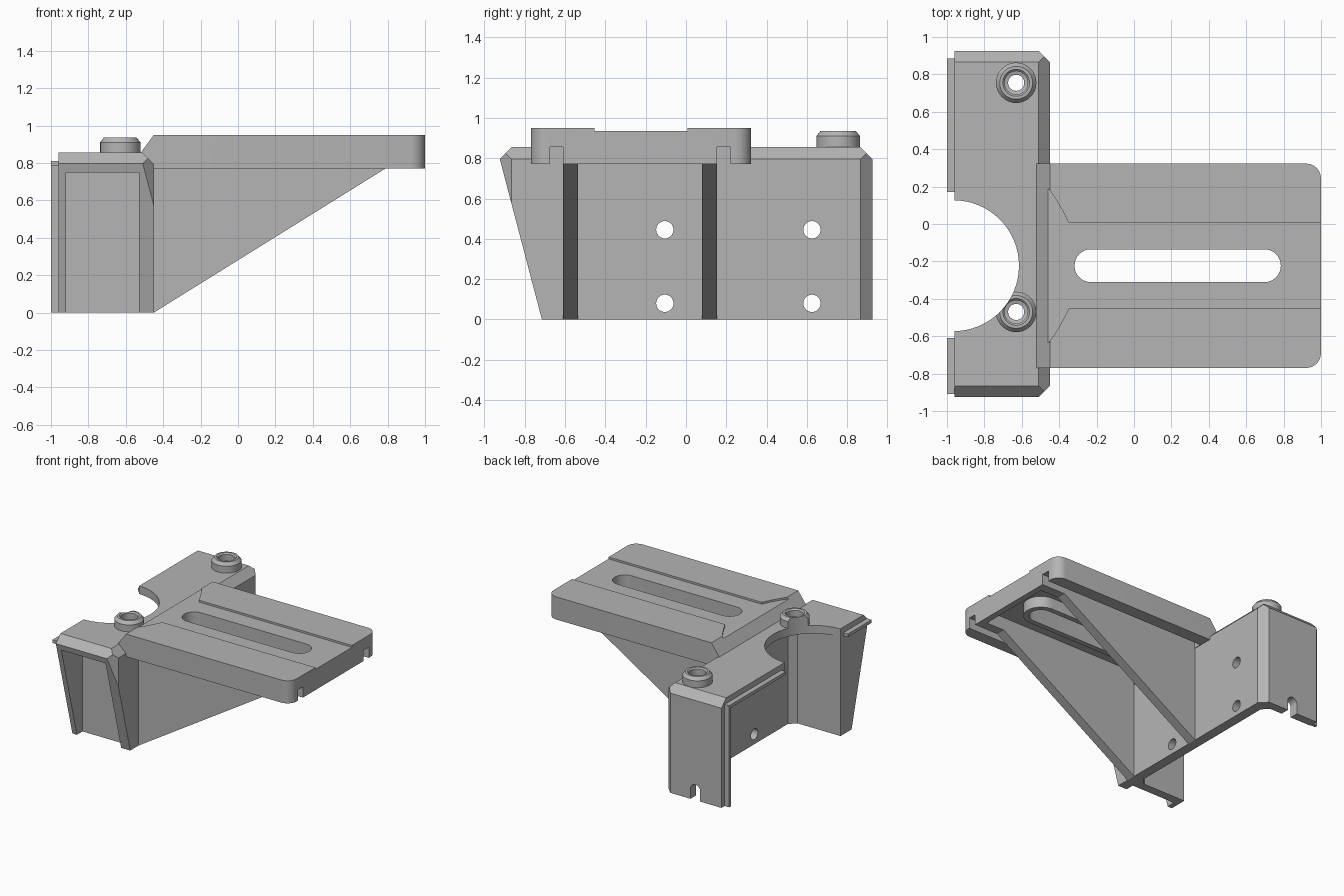
import bpy, bmesh, math
from mathutils import Vector

cube = bpy.data.objects.get("Cube")
if cube:
    bpy.data.objects.remove(cube, do_unlink=True)

grey = bpy.data.materials.new("plain_grey")
grey.use_nodes = True
grey.diffuse_color = (0.46, 0.46, 0.46, 1)
grey.node_tree.nodes["Principled BSDF"].inputs["Base Color"].default_value = (0.46, 0.46, 0.46, 1)


def make(name, bm):
    bmesh.ops.recalc_face_normals(bm, faces=bm.faces)
    mesh = bpy.data.meshes.new(name)
    bm.to_mesh(mesh)
    bm.free()
    mesh.materials.append(grey)
    ob = bpy.data.objects.new(name, mesh)
    bpy.context.collection.objects.link(ob)
    return ob


def prism(name, outline, axis, lo, hi):
    """Extrude a 2D outline along the named axis."""
    place = {"x": lambda a, b, t: (t, a, b), "y": lambda a, b, t: (a, t, b),
             "z": lambda a, b, t: (a, b, t)}[axis]
    bm = bmesh.new()
    face = bm.faces.new([bm.verts.new(place(a, b, lo)) for a, b in outline])
    ext = bmesh.ops.extrude_face_region(bm, geom=[face])
    move = Vector(place(0, 0, hi - lo))
    bmesh.ops.translate(bm, vec=move, verts=[v for v in ext["geom"] if isinstance(v, bmesh.types.BMVert)])
    return make(name, bm)


def box(name, x0, x1, y0, y1, z0, z1):
    return prism(name, [(x0, y0), (x1, y0), (x1, y1), (x0, y1)], "z", z0, z1)


def arc(cx, cy, r, start, end, n):
    angles = [math.radians(start + (end - start) * i / n) for i in range(n + 1)]
    return [(cx + r * math.cos(a), cy + r * math.sin(a)) for a in angles]


def rod(axis, a, b, r, lo, hi, n=32):
    return prism("cutter", arc(a, b, r, 0, 360, n)[:-1], axis, lo, hi)


def stadium(r):
    return arc(SLOT[1], MID, r, -90, 90, 16) + arc(SLOT[0], MID, r, 90, 270, 16)


def combine(ob, others, operation="DIFFERENCE"):
    """Bake booleans into the object and drop the helper objects."""
    for other in others:
        other.hide_render = True
        mod = ob.modifiers.new("cut", "BOOLEAN")
        mod.operation, mod.solver, mod.object = operation, "EXACT", other
    bpy.context.view_layer.update()
    mesh = bpy.data.meshes.new_from_object(ob.evaluated_get(bpy.context.evaluated_depsgraph_get()))
    ob.modifiers.clear()
    ob.data = mesh
    for other in others:
        bpy.data.objects.remove(other, do_unlink=True)


def trim(ob, planes):
    """Slice away everything in front of each plane and cap the cut."""
    bm = bmesh.new()
    bm.from_mesh(ob.data)
    for point, normal in planes:
        cut = bmesh.ops.bisect_plane(bm, geom=bm.verts[:] + bm.edges[:] + bm.faces[:],
                                     plane_co=point, plane_no=normal, clear_outer=True)
        edges = [e for e in cut["geom_cut"] if isinstance(e, bmesh.types.BMEdge)]
        bmesh.ops.holes_fill(bm, edges=edges)
    bmesh.ops.recalc_face_normals(bm, faces=bm.faces)
    bm.to_mesh(ob.data)
    bm.free()


MID = -0.223          # centre line of the shelf
SLOT = (-0.23, 0.697)  # slot end centres
BACK, SIDE, TOP = -0.45, 0.925, 0.855
BOSSES = ((-0.63, 0.755), (-0.63, -0.47))

# Housing: chamfered block with one leaning end
housing = box("housing", -0.96, BACK, -SIDE, SIDE, 0, TOP)
c = 0.06
trim(housing, [((0, -0.715, 0), (0, -0.8, -0.21)),
               ((BACK - c, SIDE, 0), (1, 1, 0)),
               ((BACK - c, -SIDE, 0), (1, -1, 0)),
               ((BACK - c, 0, TOP), (1, 0, 1)),
               ((0, SIDE - c, TOP), (0, 1, 1)),
               ((0, c - SIDE, TOP), (0, -1, 1))])

# Hollow interior, end recess, round opening and screw holes
hollow = prism("cutter", [(-1.5, -0.575), (-0.58, -0.575), (-0.53, -0.525),
                          (-0.53, 0.805), (-0.58, 0.855), (-1.5, 0.855)], "z", -1, 0.79)
cutters = [hollow, box("cutter", -0.92, -0.53, -2, -0.645, -1, 0.75),
           rod("z", -0.965, MID, 0.35, 0.7, 1.2, 64),
           rod("y", -0.73, 0.08, 0.043, 0.8, 1.1),
           box("cutter", -0.773, -0.687, 0.8, 1.1, -1, 0.08)]
cutters += [rod("x", y, z, 0.043, -0.7, -0.3) for y in (-0.105, 0.625) for z in (0.08, 0.445)]
cutters += [rod("z", x, y, 0.043, 0.7, 1.2) for x, y in BOSSES]
combine(housing, cutters)

# Locating lips on the open side
box("side_lip", -1, -0.95, 0.86, 0.885, 0, 0.81)
box("top_lip_left", -1, -0.95, 0.17, 0.885, 0.785, 0.81)
box("top_lip_right", -1, -0.95, -0.91, -0.61, 0.785, 0.81)

# Ring bosses, one clipped by the round opening
ring = [(0.043, 0.85), (0.108, 0.85), (0.108, 0.91), (0.088, 0.935), (0.072, 0.935),
        (0.062, 0.925), (0.062, 0.875), (0.043, 0.87)]
for i, (x, y) in enumerate(BOSSES):
    bm = bmesh.new()
    verts = [bm.verts.new((x + r, y, z)) for r, z in ring]
    edges = [bm.edges.new((verts[k - 1], verts[k])) for k in range(len(verts))]
    bmesh.ops.spin(bm, geom=verts + edges, cent=(x, y, 0), axis=(0, 0, 1),
                   angle=math.tau, steps=40, use_merge=True)
    bmesh.ops.remove_doubles(bm, verts=bm.verts, dist=0.0001)
    boss = make("screw_boss_" + ("back", "front")[i], bm)
    if i:
        combine(boss, [rod("z", -0.965, MID, 0.35, 0.7, 1.2, 64)])

# Shelf: rounded outer corners and a sloped inner edge
y0, y1, r = -0.77, 0.323, 0.08
outline = [(-0.525, y0)] + arc(1 - r, y0 + r, r, -90, 0, 6)
outline += arc(1 - r, y1 - r, r, 0, 90, 6) + [(-0.525, y1)]
shelf = prism("shelf", outline, "z", 0.77, 0.95)
trim(shelf, [((BACK, 0, 0.95), (-0.095, 0, 0.07))])

# Underside pocket and grooves, shallow flared channel on top
half = [(2, 0.23), (-0.35, 0.23), (-0.385, 0.3), (-0.42, 0.36), (-0.455, 0.41), (-0.7, 0.41)]
channel = [(x, MID + d) for x, d in half] + [(x, MID - d) for x, d in reversed(half)]
combine(shelf, [prism("cutter", channel, "z", 0.935, 1.2),
                box("cutter", -0.445, 0.95, -0.535, 0.08, 0.5, 0.875),
                box("cutter", -0.445, 2, -0.675, -0.61, 0.5, TOP),
                box("cutter", -0.445, 2, 0.155, 0.22, 0.5, TOP)])

# Long slot with a collar underneath
combine(shelf, [prism("slot_collar", stadium(0.13), "z", 0.785, 0.9)], "UNION")
combine(shelf, [prism("cutter", stadium(0.088), "z", 0.5, 1.2)])

# Triangular gussets
for name, y in (("gusset_front", -0.61), ("gusset_back", 0.08)):
    prism(name, [(-0.47, 0), (BACK, 0), (0.79, 0.771), (0.79, 0.8), (-0.47, 0.8)], "y", y, y + 0.075)

# Smooth the curved faces, keep hard edges
bpy.ops.object.select_all(action="DESELECT")
for ob in bpy.context.collection.objects:
    if ob.type == "MESH" and grey.name in ob.data.materials:
        ob.select_set(True)
        bpy.context.view_layer.objects.active = ob
bpy.ops.object.shade_smooth_by_angle(angle=math.radians(30))
